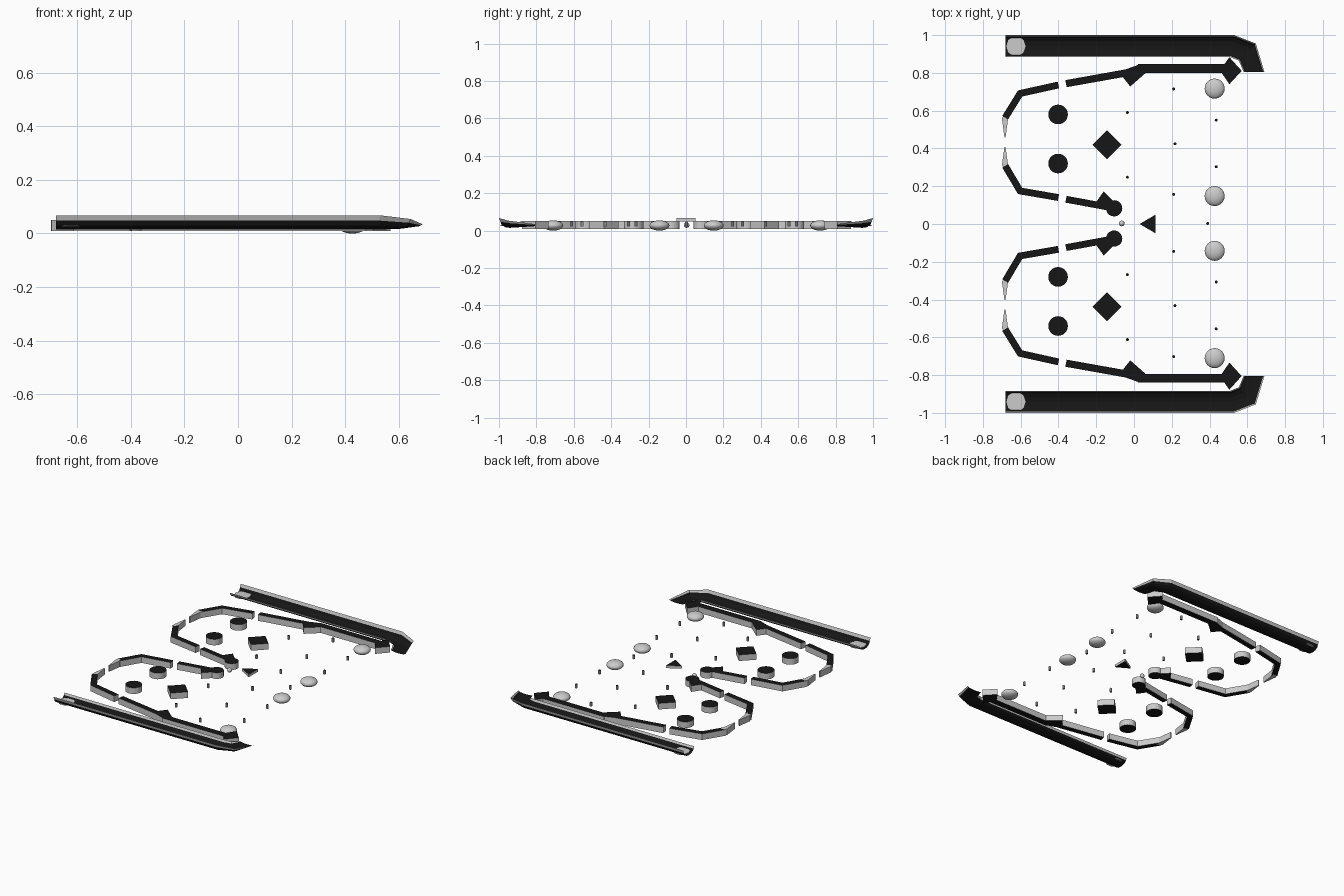
import bpy, bmesh, math
from mathutils import Vector

if "Cube" in bpy.data.objects:
    bpy.data.objects.remove(bpy.data.objects["Cube"])

black = bpy.data.materials.new("black_top")
black.diffuse_color = (0.008, 0.008, 0.008, 1)
black.use_nodes = True
black.node_tree.nodes["Principled BSDF"].inputs["Base Color"].default_value = black.diffuse_color
grey = bpy.data.materials.new("grey_side")
grey.diffuse_color = (0.6, 0.6, 0.6, 1)
grey.use_nodes = True
grey.node_tree.nodes["Principled BSDF"].inputs["Base Color"].default_value = grey.diffuse_color
Z0, Z1 = 0.01, 0.051


def finish(name, bm, mats=()):
    me = bpy.data.meshes.new(name)
    bm.to_mesh(me)
    bm.free()
    for m in mats:
        me.materials.append(m)
    ob = bpy.data.objects.new(name, me)
    bpy.context.collection.objects.link(ob)
    return ob


def prism(name, pts, z0=Z0, z1=Z1, dark=True):
    """Extrude a flat outline upwards; level faces are black."""
    bm = bmesh.new()
    face = bm.faces.new([bm.verts.new((x, y, z0)) for x, y in pts])
    up = bmesh.ops.extrude_face_region(bm, geom=[face])["geom"]
    for v in up:
        if isinstance(v, bmesh.types.BMVert):
            v.co.z = z1
    bmesh.ops.recalc_face_normals(bm, faces=bm.faces)
    if dark:
        for f in bm.faces:
            f.material_index = 1 if abs(f.normal.z) > 0.5 else 0
    return finish(name, bm, (grey, black) if dark else ())


def ring(cx, cy, r, n, turn=0.0):
    return [(cx + r * math.cos(turn + math.tau * i / n),
             cy + r * math.sin(turn + math.tau * i / n)) for i in range(n)]


def strip(path, w):
    """Outline of a band with mitred corners along a path."""
    p = [Vector(q) for q in path]
    left, right = [], []
    for i, q in enumerate(p):
        a = (q - p[i - 1]).normalized() if i else (p[1] - q).normalized()
        b = (p[i + 1] - q).normalized() if i < len(p) - 1 else a
        na, nb = Vector((-a.y, a.x)), Vector((-b.y, b.x))
        m = (na + nb).normalized()
        off = m * (w / 2 / m.dot(na))
        left.append(tuple(q + off))
        right.append(tuple(q - off))
    return left + right[::-1]


def ball(name, x, y, z, r, rz, seg=24, rings=14):
    bm = bmesh.new()
    bmesh.ops.create_uvsphere(bm, u_segments=seg, v_segments=rings, radius=1)
    bmesh.ops.scale(bm, vec=(r, r, rz), verts=bm.verts)
    bmesh.ops.translate(bm, vec=(x, y, z), verts=bm.verts)
    for f in bm.faces:
        f.smooth = True
    return finish(name, bm)


# Gutter cross-section (fraction from outer to inner edge, height)
section = [(0, 0.068), (0.06, 0.048), (0.13, 0.030), (0.3, 0.018), (0.5, 0.015),
           (0.7, 0.018), (0.87, 0.027), (0.95, 0.038), (1, 0.052)]
# Gutter stations: outer point, inner point, base lift, height factor
stations = [((-0.68, 1.0), (-0.68, 0.883), 0, 1),
            ((0.53, 1.0), (0.51, 0.883), 0, 1),
            ((0.645, 0.955), (0.555, 0.865), 0.002, 0.7),
            ((0.69, 0.806), (0.58, 0.806), 0.009, 0.2)]


def gutter(s):
    bm = bmesh.new()
    rows = []
    for o, n, lift, k in stations:
        rows.append([bm.verts.new((o[0] + (n[0] - o[0]) * t,
                                   s * (o[1] + (n[1] - o[1]) * t),
                                   0.015 + lift + (z - 0.015) * k)) for t, z in section])
    for a, b in zip(rows, rows[1:]):
        for i in range(len(section) - 1):
            f = bm.faces.new((a[i], a[i + 1], b[i + 1], b[i]))
            f.material_index = 0 if i in (0, len(section) - 2) else 1
            f.normal_update()
            if f.normal.z < 0:
                f.normal_flip()
    return finish("side_gutter", bm, (grey, black))


for s in (1, -1):
    def M(pts):
        return [(x, s * y + 0.003) for x, y in pts]

    gutter(s)
    prism("gutter_disc", ring(-0.625, s * 0.941, 0.053, 10), 0.026, 0.030, False)

    # Outer rail and its corner pieces
    prism("outer_rail_front", strip(M([(-0.682, 0.56), (-0.603, 0.688), (-0.40, 0.733)]), 0.036))
    prism("outer_rail_middle", strip(M([(-0.36, 0.74), (-0.04, 0.797), (0.03, 0.822)]), 0.038))
    prism("outer_rail_back", strip(M([(0.02, 0.82), (0.50, 0.82)]), 0.046))
    prism("rail_wedge", M([(-0.075, 0.795), (-0.02, 0.725), (0.06, 0.795), (0.02, 0.835)]))
    prism("rail_end_block", M([(0.455, 0.81), (0.505, 0.88), (0.57, 0.808), (0.505, 0.737)]))

    # Inner rail with rounded end
    prism("inner_rail_front", strip(M([(-0.682, 0.305), (-0.603, 0.172), (-0.40, 0.137)]), 0.036))
    prism("inner_rail_back", strip(M([(-0.36, 0.128), (-0.11, 0.082)]), 0.036))
    prism("inner_wedge", M([(-0.16, 0.17), (-0.21, 0.10), (-0.15, 0.075), (-0.09, 0.10)]))
    prism("inner_rail_post", ring(-0.105, s * 0.08 + 0.003, 0.043, 20))

    # Flippers
    prism("flipper", M([(-0.699, 0.555), (-0.69, 0.572), (-0.664, 0.575), (-0.68, 0.455), (-0.686, 0.455)]), dark=False)
    prism("flipper", M([(-0.699, 0.31), (-0.69, 0.293), (-0.664, 0.29), (-0.68, 0.405), (-0.686, 0.405)]), dark=False)

# Round bumpers and diamond blocks
for y in (0.58, 0.32, -0.28, -0.54):
    prism("round_bumper", ring(-0.402, y, 0.052, 24))
for y in (0.42, -0.438):
    prism("diamond_block", ring(-0.143, y, 0.077, 4))

# Raised triangle in the middle
prism("centre_triangle", [(0.03, 0), (0.115, 0.05), (0.115, -0.05)], 0.05, 0.068)

# Flattened domes and the small ball
for y in (0.717, 0.148, -0.142, -0.71):
    ball("dome", 0.427, y, 0.0275, 0.053, 0.0275)
ball("small_ball", -0.065, 0.003, 0.03, 0.015, 0.015, 16, 10)

# Pins
pins = [(-0.035, 0.59), (-0.035, 0.248), (-0.035, -0.268), (-0.035, -0.612),
        (0.21, 0.715), (0.217, 0.425), (0.21, 0.157), (0.21, -0.145), (0.217, -0.432),
        (0.21, -0.702), (0.435, 0.55), (0.435, 0.303), (0.39, 0.003), (0.435, -0.307),
        (0.435, -0.555)]
for x, y in pins:
    prism("pin", ring(x, y, 0.008, 8), 0.022, 0.048)
